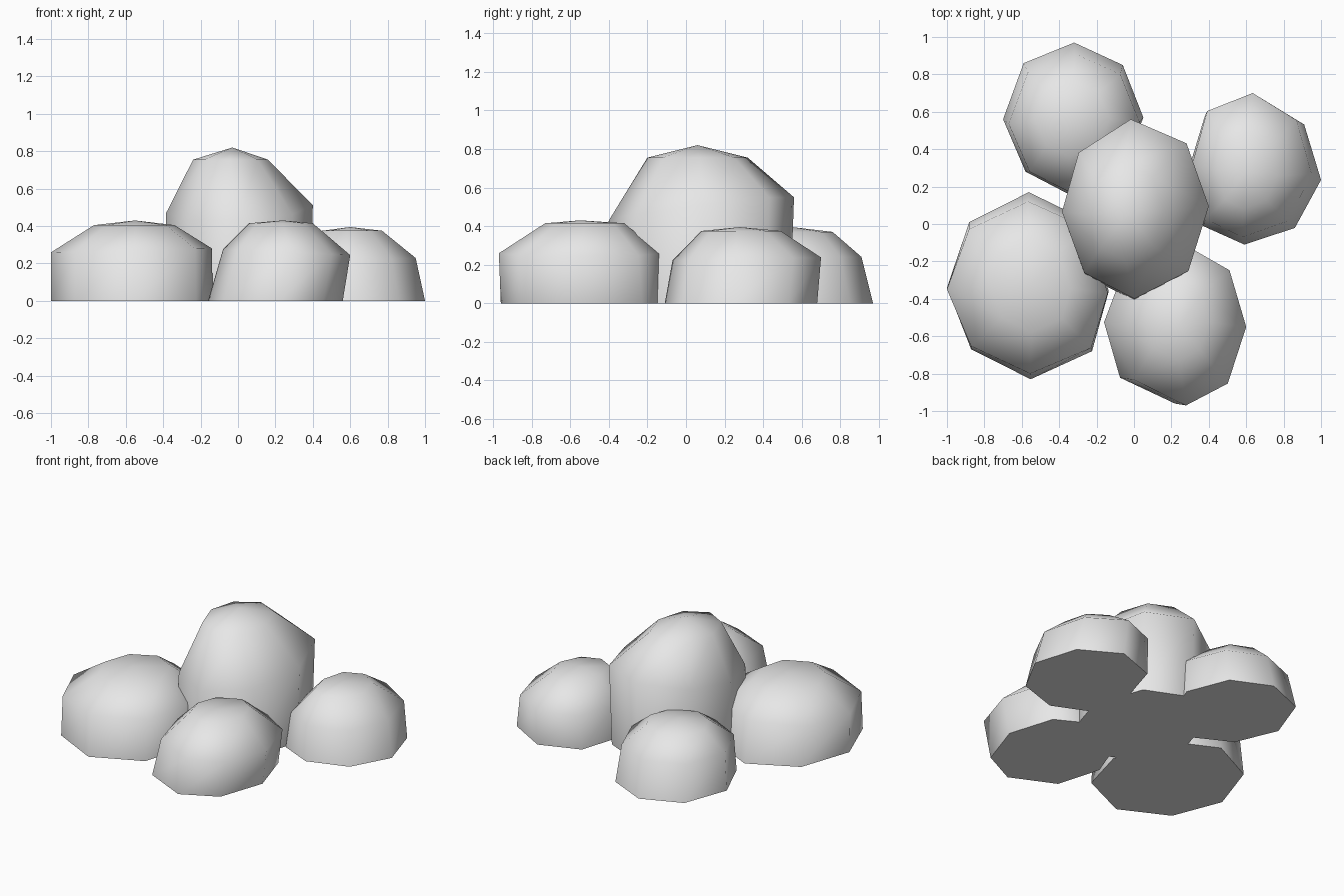
import bpy, bmesh, math
from mathutils import Vector

if "Cube" in bpy.data.objects:
    bpy.data.objects.remove(bpy.data.objects["Cube"])

grey = bpy.data.materials.new("pale grey")
grey.diffuse_color = (0.8, 0.8, 0.8, 1)
grey.use_nodes = True
grey.node_tree.nodes["Principled BSDF"].inputs["Base Color"].default_value = grey.diffuse_color


def ring(bm, outline, box, z, tilt=(0, 0)):
    """Octagon ring: the stone's outline refitted to a box (x0, x1, y0, y1)."""
    xs, ys = [p[0] for p in outline], [p[1] for p in outline]
    x0, x1, y0, y1 = box
    cx, cy = (x0 + x1) / 2, (y0 + y1) / 2
    verts = []
    for x, y in outline:
        px = x0 + (x - min(xs)) / (max(xs) - min(xs)) * (x1 - x0)
        py = y0 + (y - min(ys)) / (max(ys) - min(ys)) * (y1 - y0)
        verts.append(bm.verts.new((px, py, z + tilt[0] * (px - cx) + tilt[1] * (py - cy))))
    return verts


def stone(name, outline, base, mid, mid_z, tilt, top, top_z, apex):
    bm = bmesh.new()
    rings = [ring(bm, outline, base, 0),
             ring(bm, outline, mid, mid_z, tilt),
             ring(bm, outline, top, top_z)]
    tip = bm.verts.new(apex)
    n = len(outline)
    bm.faces.new(rings[0])
    for i in range(n):
        j = (i + 1) % n
        for a, b in zip(rings, rings[1:]):
            bm.faces.new((a[i], a[j], b[j], b[i]))
        bm.faces.new((rings[2][i], rings[2][j], tip))
    bmesh.ops.recalc_face_normals(bm, faces=bm.faces)
    mesh = bpy.data.meshes.new(name)
    bm.to_mesh(mesh)
    bm.free()
    mesh.materials.append(grey)
    ob = bpy.data.objects.new(name, mesh)
    bpy.context.collection.objects.link(ob)
    bpy.ops.object.select_all(action='DESELECT')
    ob.select_set(True)
    bpy.context.view_layer.objects.active = ob
    bpy.ops.object.shade_smooth_by_angle(angle=math.radians(60))


# Tall stone in the middle
stone("centre_stone",
      [(-.02, .56), (-.30, .38), (-.39, .06), (-.27, -.27),
       (0, -.41), (.29, -.26), (.40, .09), (.28, .43)],
      (-.38, .39, -.41, .54), (-.385, .40, -.40, .56), .49, (.05, .126),
      (-.24, .16, -.20, .32), .755, (-.03, .06, .82))

# Four low stones around it
stone("back_left_stone",
      [(-.32, .97), (-.59, .86), (-.70, .56), (-.58, .28),
       (-.35, .16), (-.06, .28), (.05, .57), (-.06, .85)],
      (-.70, .05, .16, .97), (-.67, .03, .17, .91), .24, (0, 0),
      (-.53, -.13, .36, .76), .37, (-.33, .55, .395))

stone("front_left_stone",
      [(-.56, .17), (-.88, .01), (-1, -.34), (-.87, -.67),
       (-.55, -.83), (-.22, -.68), (-.13, -.36), (-.25, .02)],
      (-1, -.135, -.83, .17), (-1, -.14, -.80, .12), .27, (.025, 0),
      (-.77, -.34, -.58, -.08), .405, (-.55, -.33, .43))

stone("front_right_stone",
      [(.27, -.10), (-.05, -.24), (-.16, -.52), (-.07, -.82),
       (.24, -.96), (.49, -.84), (.60, -.53), (.50, -.22)],
      (-.16, .56, -.96, -.11), (-.08, .60, -.97, -.13), .26, (-.045, 0),
      (.06, .40, -.73, -.32), .415, (.24, -.55, .43))

stone("right_stone",
      [(.65, .70), (.38, .60), (.29, .30), (.37, 0),
       (.59, -.10), (.86, -.01), (1, .25), (.91, .55)],
      (.29, 1.0, -.11, .68), (.31, .95, -.07, .70), .23, (0, .02),
      (.45, .77, .08, .49), .375, (.60, .28, .395))
